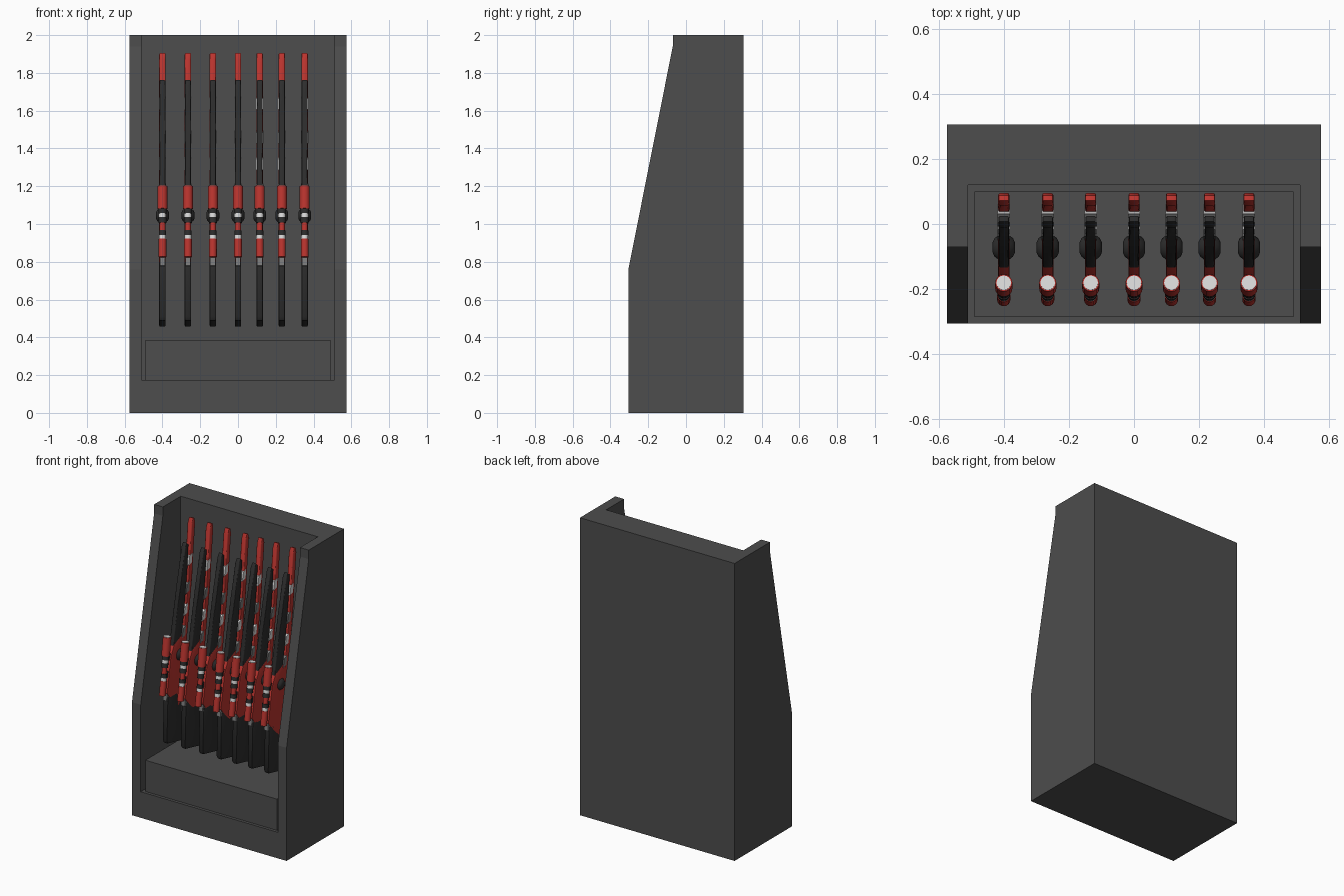
import bpy, bmesh
from mathutils import Vector

if "Cube" in bpy.data.objects:
    bpy.data.objects.remove(bpy.data.objects["Cube"])


def material(name, rgb):
    m = bpy.data.materials.new(name)
    m.diffuse_color = (*rgb, 1)
    m.use_nodes = True
    m.node_tree.nodes["Principled BSDF"].inputs["Base Color"].default_value = m.diffuse_color
    return m


GREY = material("cabinet grey", (0.075, 0.075, 0.075))
BLACK = material("gun black", (0.026, 0.026, 0.026))
RED = material("gun red", (0.5, 0.035, 0.028))
WHITE = material("white", (0.72, 0.72, 0.72))
STEEL = material("steel grey", (0.2, 0.2, 0.2))


def finish(name, bm, mat):
    bmesh.ops.recalc_face_normals(bm, faces=bm.faces)
    me = bpy.data.meshes.new(name)
    bm.to_mesh(me)
    bm.free()
    me.materials.append(mat)
    ob = bpy.data.objects.new(name, me)
    bpy.context.collection.objects.link(ob)
    return ob


def prism(name, profile, half, mat, bevel=0):
    """Side profile of (y, z) points extruded across x, with chamfered sides."""
    bm = bmesh.new()
    f = bm.faces.new([bm.verts.new((-half, y, z)) for y, z in profile])
    ext = bmesh.ops.extrude_face_region(bm, geom=[f])["geom"]
    for v in ext:
        if isinstance(v, bmesh.types.BMVert):
            v.co.x = half
    if bevel:
        rim = [e for e in bm.edges if abs(e.verts[0].co.x - e.verts[1].co.x) < 1e-6]
        bmesh.ops.bevel(bm, geom=rim, offset=bevel, segments=2, profile=0.5,
                        affect='EDGES', clamp_overlap=True)
    return finish(name, bm, mat)


def lathe(name, a, b, rings, mat, segs=16):
    """Turned part from a to b; rings are (fraction along, radius)."""
    a, b = Vector(a), Vector(b)
    rot = (b - a).to_track_quat('Z', 'Y')
    bm = bmesh.new()
    loops = []
    for t, r in rings:
        ring = bmesh.ops.create_circle(bm, segments=segs, radius=r)["verts"]
        for v in ring:
            v.co = rot @ v.co + a.lerp(b, t)
        loops.append(ring)
    for p, q in zip(loops, loops[1:]):
        for i in range(segs):
            j = (i + 1) % segs
            bm.faces.new((p[i], p[j], q[j], q[i]))
    bm.faces.new(loops[0])
    bm.faces.new(loops[-1])
    return finish(name, bm, mat)


def box(name, lo, hi, mat):
    half = hi[0]
    return prism(name, [(lo[1], lo[2]), (hi[1], lo[2]), (hi[1], hi[2]), (lo[1], hi[2])],
                 half, mat)


# Cabinet shell with a recess open at front and top
cabinet = prism("cabinet", [(0.305, 0), (0.305, 2), (-0.07, 2), (-0.07, 1.94),
                            (-0.305, 0.76), (-0.305, 0)], 0.575, GREY)
cutter = box("recess_cutter", (-0.51, -1, 0.175), (0.51, 0.12, 3), GREY)
cutter.hide_render = True
mod = cabinet.modifiers.new("recess", 'BOOLEAN')
mod.operation, mod.object, mod.solver = 'DIFFERENCE', cutter, 'EXACT'
bpy.context.view_layer.objects.active = cabinet
bpy.ops.object.modifier_apply(modifier=mod.name)
bpy.data.objects.remove(cutter)
box("shelf_block", (-0.49, -0.285, 0.175), (0.49, 0.10, 0.385), GREY)

gun = []
# Stock, grip bracket and body
gun.append(prism("stock", [(-0.197, 0.80), (-0.207, 0.51), (-0.195, 0.49), (-0.05, 0.457),
                           (-0.038, 0.47), (-0.05, 0.70), (-0.10, 0.80)],
                 0.017, BLACK, 0.006))
gun.append(prism("stock_bracket", [(-0.20, 0.835), (-0.208, 0.78), (-0.17, 0.775),
                                   (-0.16, 0.83)], 0.014, STEEL))
gun.append(prism("body", [(-0.13, 1.13), (-0.165, 1.06), (-0.205, 0.83), (-0.16, 0.77),
                          (-0.085, 0.70), (-0.05, 0.74), (-0.02, 0.90), (-0.005, 1.12),
                          (-0.04, 1.17)], 0.017, RED, 0.004))
# Upper black barrel shroud, tapering to the top
gun.append(prism("barrel_shroud", [(-0.142, 1.04), (-0.128, 1.18), (-0.055, 1.52),
                                   (-0.01, 1.735), (0.008, 1.762), (0.025, 1.745),
                                   (0.015, 1.6), (-0.02, 1.32), (-0.055, 1.12),
                                   (-0.08, 1.04)], 0.0155, BLACK, 0.005))
# Red lower barrel running to the muzzle
gun.append(prism("lower_barrel", [(-0.03, 1.08), (0.025, 1.52), (0.057, 1.87), (0.072, 1.905),
                                  (0.088, 1.9), (0.095, 1.87), (0.06, 1.52), (0.005, 1.10)],
                 0.017, RED, 0.006))
# Bright clips bridging shroud and barrel
for i, z in enumerate((1.18, 1.32, 1.46, 1.64)):
    y = 0.012 + (z - 1.46) * 0.15
    gun.append(prism(f"barrel_clip_{i}", [(y - 0.02, z - 0.035), (y + 0.014, z - 0.025),
                                          (y + 0.022, z + 0.035), (y - 0.008, z + 0.025)],
                     0.019, WHITE if i % 2 else STEEL))
# Side drum with domed ends
gun.append(lathe("side_drum", (-0.034, -0.072, 1.045), (0.034, -0.072, 1.045),
                 [(0, 0.016), (0.08, 0.028), (0.25, 0.037), (0.75, 0.037),
                  (0.92, 0.028), (1, 0.016)], BLACK))
# Scope built from coloured bands along its tilted axis
LOW, HIGH = Vector((0, -0.233, 0.82)), Vector((0, -0.181, 1.2))


def on_axis(z):
    return LOW.lerp(HIGH, (z - LOW.z) / (HIGH.z - LOW.z))


bands = [("eyepiece", 0.825, 0.92, 0.0205, RED), ("rear_ring", 0.92, 0.94, 0.0185, WHITE),
         ("rear_collar", 0.94, 0.965, 0.0195, BLACK), ("tube", 0.965, 1.005, 0.016, RED),
         ("mid_collar", 1.005, 1.035, 0.021, BLACK), ("front_ring", 1.035, 1.055, 0.02, WHITE),
         ("front_collar", 1.055, 1.08, 0.022, BLACK), ("objective", 1.08, 1.2, 0.0265, RED),
         ("lens", 1.2, 1.203, 0.0225, WHITE)]
for name, z0, z1, r, mat in bands:
    gun.append(lathe("scope_" + name, on_axis(z0), on_axis(z1), [(0, r), (1, r)], mat))
for i, z in enumerate((0.95, 1.06)):
    y = on_axis(z).y
    gun.append(box(f"scope_mount_{i}", (-0.009, y, z - 0.02), (0.009, y + 0.06, z + 0.02), BLACK))

for ob in gun:
    bpy.ops.object.select_all(action='DESELECT')
    ob.select_set(True)
    bpy.context.view_layer.objects.active = ob
    bpy.ops.object.shade_smooth_by_angle(angle=0.6)

# Seven guns side by side, sharing meshes
for n, x in enumerate((-0.40, -0.265, -0.133, 0, 0.115, 0.232, 0.353)):
    for ob in gun:
        part = ob if n == 0 else ob.copy()
        if n:
            part.name = f"{ob.data.name}_gun_{n + 1}"
            bpy.context.collection.objects.link(part)
        part.location.x = x
